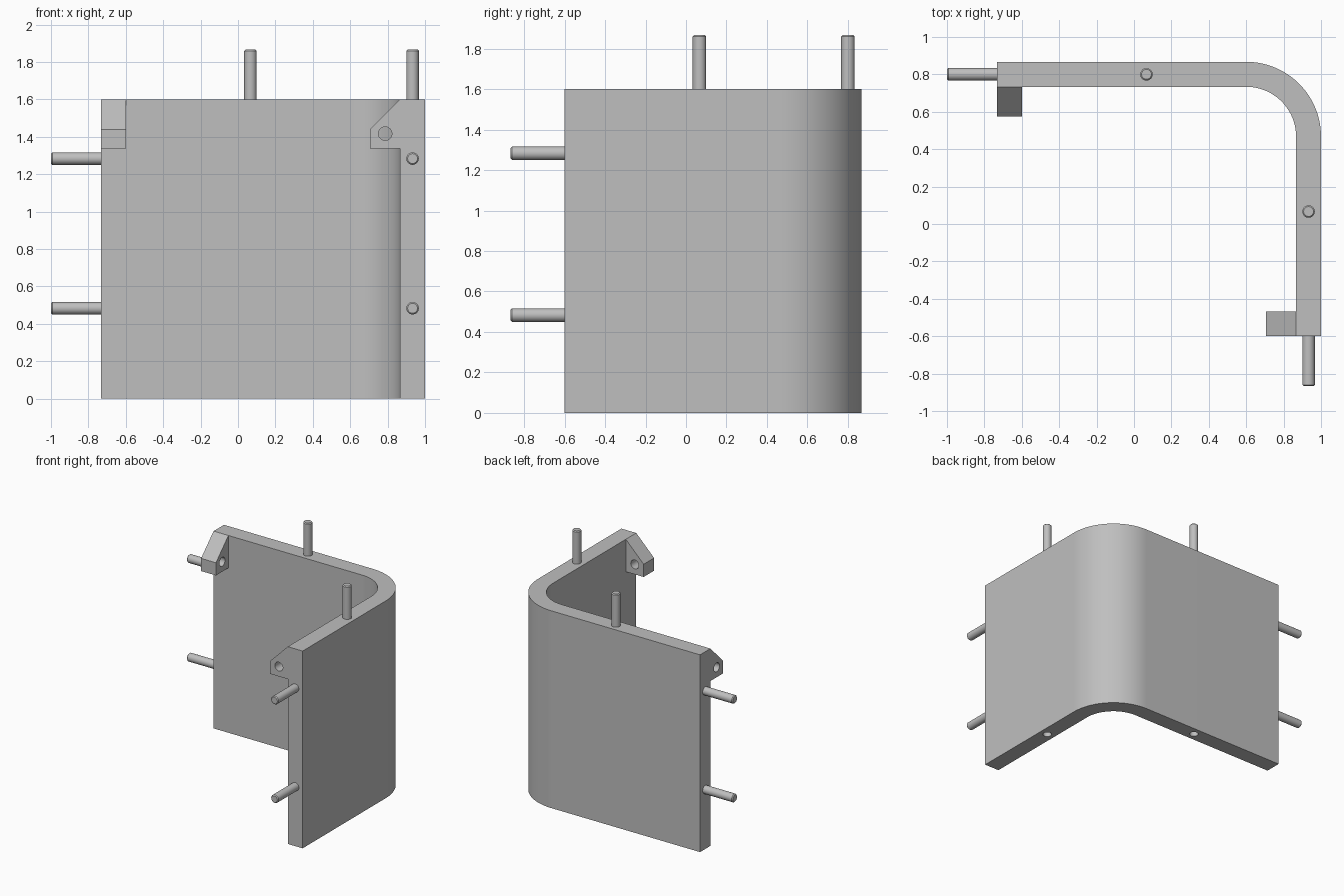
import bpy, bmesh, math
from mathutils import Vector

cube = bpy.data.objects.get("Cube")
if cube:
    bpy.data.objects.remove(cube)

grey = bpy.data.materials.new("light_grey")
grey.use_nodes = True
colour = (0.52, 0.52, 0.52, 1)
grey.diffuse_color = colour
grey.node_tree.nodes["Principled BSDF"].inputs["Base Color"].default_value = colour

T = 2 / 15                      # wall thickness
LEFT, FRONT, RIGHT, BACK = -0.733, -0.6, 1.0, 0.867
HEIGHT, RADIUS = 1.6, 3 * T
PEG_R, PEG_LEN = T / 4, 2 * T


def prism(name, outline, sweep):
    """Solid made by sweeping a flat outline along a vector."""
    bm = bmesh.new()
    base = bm.faces.new([bm.verts.new(p) for p in outline])
    moved = bmesh.ops.extrude_face_region(bm, geom=[base])["geom"]
    bmesh.ops.translate(bm, vec=sweep, verts=[v for v in moved if isinstance(v, bmesh.types.BMVert)])
    bmesh.ops.recalc_face_normals(bm, faces=bm.faces)
    mesh = bpy.data.meshes.new(name)
    bm.to_mesh(mesh)
    bm.free()
    obj = bpy.data.objects.new(name, mesh)
    bpy.context.collection.objects.link(obj)
    mesh.materials.append(grey)
    return obj


def rod(name, start, direction, length, radius):
    """Round rod beginning at a point and running along a direction."""
    d = Vector(direction)
    bpy.ops.mesh.primitive_cylinder_add(vertices=32, radius=radius, depth=length,
                                        location=Vector(start) + d * length / 2,
                                        rotation=d.to_track_quat("Z", "Y").to_euler())
    obj = bpy.context.object
    obj.name = name
    obj.data.materials.append(grey)
    return obj


def smooth(obj):
    bpy.ops.object.select_all(action="DESELECT")
    obj.select_set(True)
    bpy.context.view_layer.objects.active = obj
    bpy.ops.object.shade_smooth_by_angle(angle=math.radians(30))


def peg(name, start, direction):
    obj = rod(name, start, direction, PEG_LEN, PEG_R)
    # Small chamfer on the free end
    bm = bmesh.new()
    bm.from_mesh(obj.data)
    rim = [e for e in bm.edges if all(v.co.z > 0 for v in e.verts)]
    bmesh.ops.bevel(bm, geom=rim, offset=0.007, segments=1, affect="EDGES")
    bm.to_mesh(obj.data)
    bm.free()
    smooth(obj)


def combine(target, tool, operation):
    mod = target.modifiers.new(operation.title(), "BOOLEAN")
    mod.operation, mod.solver, mod.object = operation, "EXACT", tool
    bpy.ops.object.select_all(action="DESELECT")
    target.select_set(True)
    bpy.context.view_layer.objects.active = target
    bpy.ops.object.modifier_apply(modifier=mod.name)
    bpy.data.objects.remove(tool)


# Corner panel: two straight walls joined by a rounded bend
cx, cy = RIGHT - RADIUS, BACK - RADIUS


def bend(r):
    angles = [math.pi / 2 * i / 32 for i in range(33)]
    return [(cx + r * math.cos(a), cy + r * math.sin(a), 0) for a in angles]


outline = ([(RIGHT, FRONT, 0)] + bend(RADIUS) + [(LEFT, BACK, 0), (LEFT, BACK - T, 0)]
           + bend(RADIUS - T)[::-1] + [(RIGHT - T, FRONT, 0)])
panel = prism("corner_panel", outline, (0, 0, HEIGHT))

# Wedge lugs at the inner top of each free end, each with a bolt hole
profile = [(-T / 2, 1.6), (0, 1.6), (0.16, 1.44), (0.16, 1.337), (-T / 2, 1.337)]
ends = [(Vector((RIGHT - T, FRONT, 0)), Vector((-1, 0, 0)), Vector((0, 1, 0))),
        (Vector((LEFT, BACK - T, 0)), Vector((0, -1, 0)), Vector((1, 0, 0)))]
for corner, inward, along in ends:
    lug = prism("lug", [corner + inward * d + Vector((0, 0, z)) for d, z in profile], along * T)
    combine(panel, lug, "UNION")
    hole = corner + inward * 0.08 - along * T + Vector((0, 0, 1.417))
    combine(panel, rod("bolt_hole", hole, along, 3 * T, 0.036), "DIFFERENCE")

# Sockets under the panel and pegs above, in line with each other
for side, x, y in (("back", T / 2, BACK - T / 2), ("side", RIGHT - T / 2, T / 2)):
    combine(panel, rod("socket", (x, y, -0.1), (0, 0, 1), PEG_LEN + 0.1, PEG_R), "DIFFERENCE")
    peg("top_peg_" + side, (x, y, HEIGHT), (0, 0, 1))
smooth(panel)

# Pegs on the free ends of both walls
for level, z in (("lower", 0.483), ("upper", 1.283)):
    peg("left_peg_" + level, (LEFT, BACK - T / 2, z), (-1, 0, 0))
    peg("front_peg_" + level, (RIGHT - T / 2, FRONT, z), (0, -1, 0))
